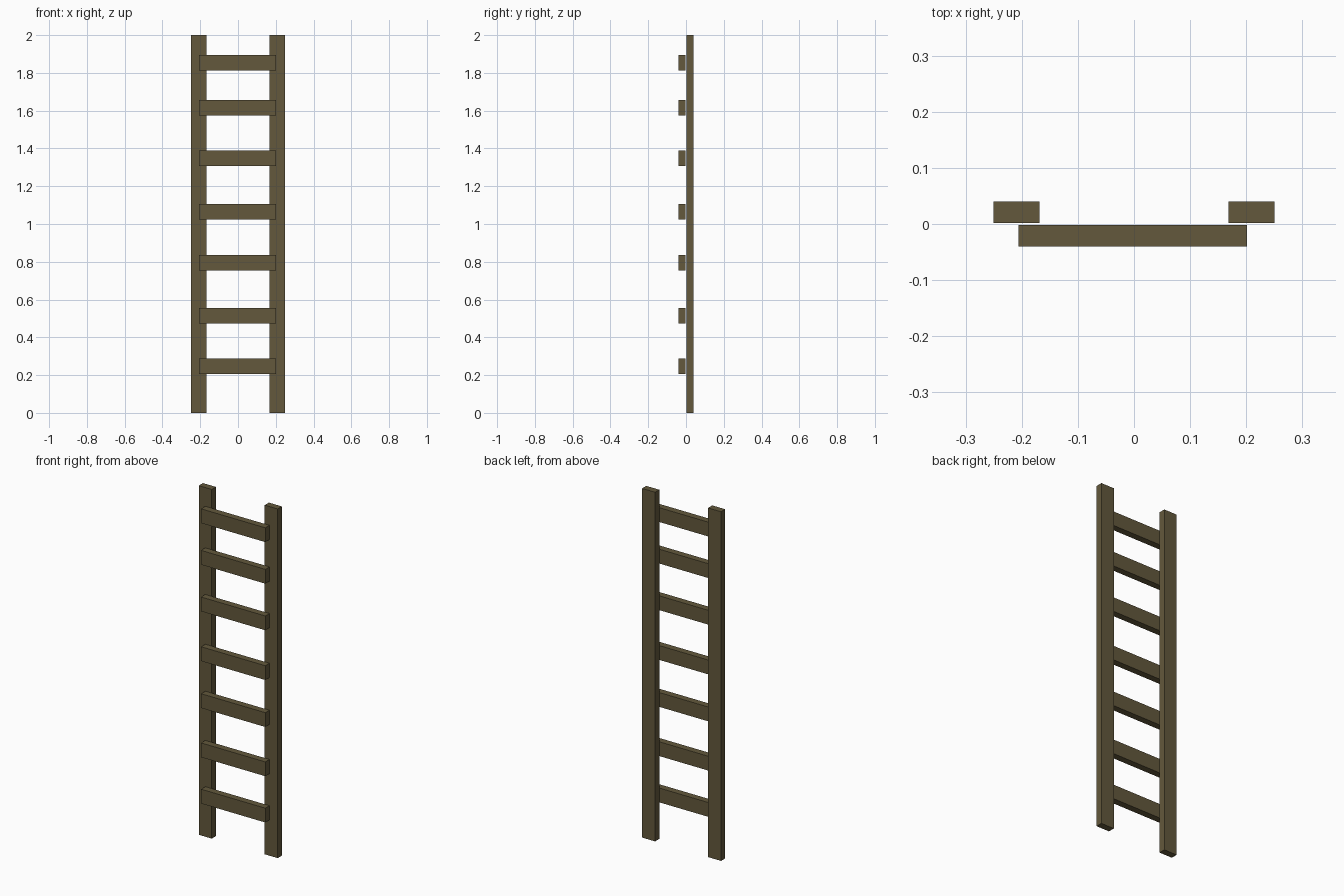
import bpy

if "Cube" in bpy.data.objects:
    bpy.data.objects.remove(bpy.data.objects["Cube"])

wood = bpy.data.materials.new("dark_wood")
wood.diffuse_color = (0.125, 0.099, 0.045, 1)
wood.use_nodes = True
wood.node_tree.nodes["Principled BSDF"].inputs["Base Color"].default_value = wood.diffuse_color


def board(name, lo, hi):
    """Box spanning the two corners lo and hi."""
    centre = [(a + b) / 2 for a, b in zip(lo, hi)]
    bpy.ops.mesh.primitive_cube_add(size=1, location=centre)
    ob = bpy.context.object
    ob.name = name
    ob.scale = [b - a for a, b in zip(lo, hi)]
    bpy.ops.object.transform_apply(location=False, rotation=False, scale=True)
    ob.data.materials.append(wood)
    return ob


# Upright rails, at the back
for side, x in (("left", -0.209), ("right", 0.209)):
    board(f"{side}_rail", (x - 0.041, 0.002, 0), (x + 0.041, 0.04, 2))

# Rungs on the front of the rails, unevenly spaced and slightly off centre
for i, z in enumerate((0.248, 0.513, 0.795, 1.064, 1.349, 1.616, 1.854), 1):
    board(f"rung_{i}", (-0.206, -0.04, z - 0.041), (0.201, -0.002, z + 0.041))
